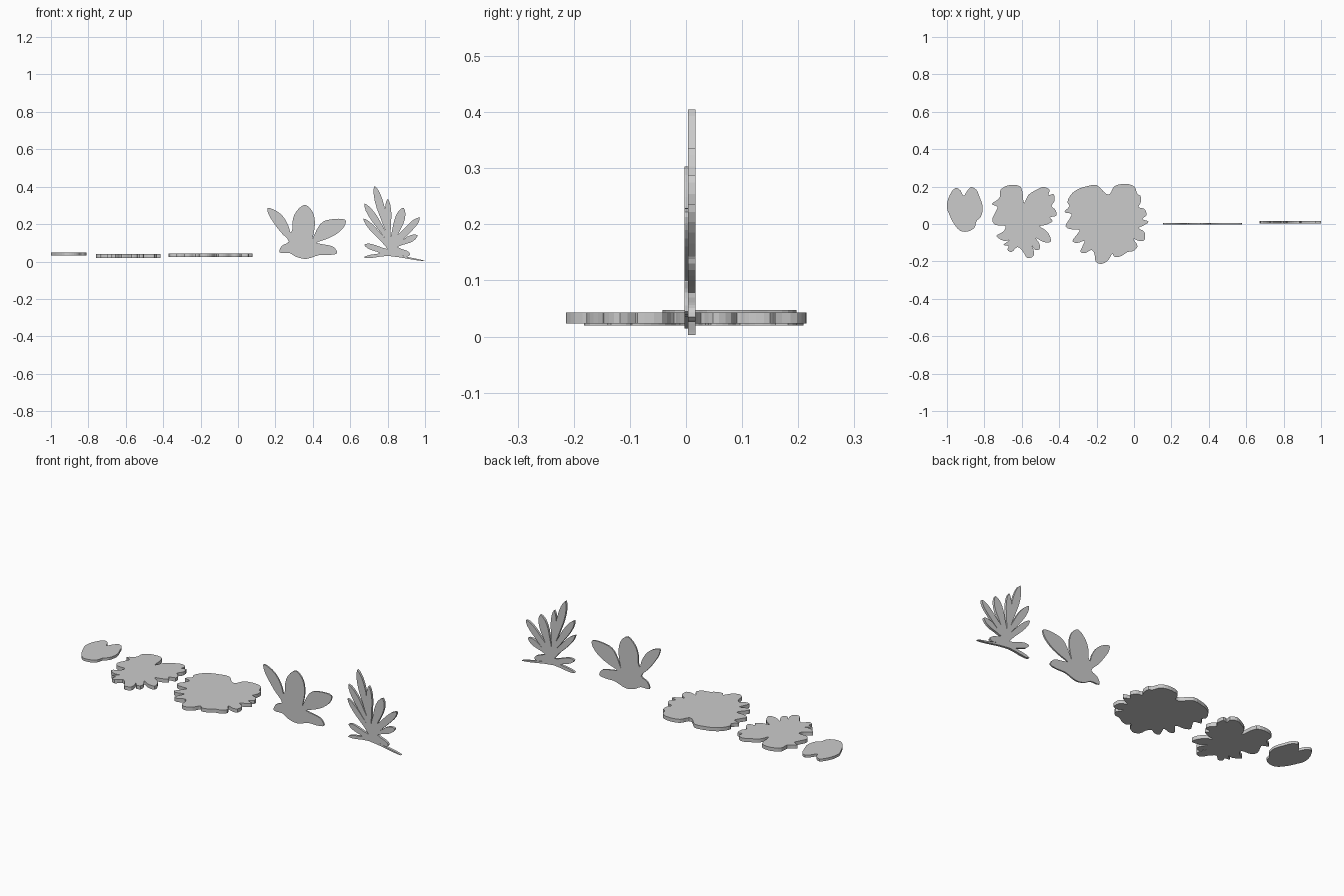
import bpy, bmesh
from mathutils import Vector


def smooth_loop(pts, steps=3):
    """Centripetal Catmull-Rom through a closed outline."""
    p = [Vector(q) for q in pts]
    n, out = len(p), []
    for i in range(n):
        a, b, c, d = p[i - 1], p[i], p[(i + 1) % n], p[(i + 2) % n]
        t1 = (b - a).length ** .5
        t2 = t1 + (c - b).length ** .5
        t3 = t2 + (d - c).length ** .5
        for k in range(steps):
            t = t1 + (t2 - t1) * k / steps
            e = a.lerp(b, t / t1)
            f = b.lerp(c, (t - t1) / (t2 - t1))
            g = c.lerp(d, (t - t2) / (t3 - t2))
            out.append(e.lerp(f, t / t2).lerp(f.lerp(g, (t - t1) / (t3 - t1)), (t - t1) / (t2 - t1)))
    return out


def plate(name, pts, lo, hi, upright=False, steps=3):
    """Flat cut-out: lying in XY, or standing in XZ, between lo and hi."""
    place = (lambda q, h: (q.x, h, q.y)) if upright else (lambda q, h: (q.x, q.y, h))
    bm = bmesh.new()
    face = bm.faces.new([bm.verts.new(place(q, lo)) for q in smooth_loop(pts, steps)])
    ext = bmesh.ops.extrude_face_region(bm, geom=[face], use_keep_orig=True)
    shift = Vector((0, hi - lo, 0) if upright else (0, 0, hi - lo))
    for v in ext["geom"]:
        if isinstance(v, bmesh.types.BMVert):
            v.co += shift
    bmesh.ops.recalc_face_normals(bm, faces=bm.faces)
    bmesh.ops.triangulate(bm, faces=[f for f in bm.faces if len(f.verts) > 4])
    me = bpy.data.meshes.new(name)
    bm.to_mesh(me)
    bm.free()
    bpy.context.collection.objects.link(bpy.data.objects.new(name, me))


def petals(rows):
    """Outline from (notch x, notch z, tip x, tip z, width) per petal."""
    out = []
    for i, (nx, nz, tx, tz, w) in enumerate(rows):
        nxt = rows[(i + 1) % len(rows)]
        n0, n1, tip = Vector((nx, nz)), Vector(nxt[:2]), Vector((tx, tz))
        base = (n0 + n1) / 2
        d = tip - base
        side = Vector((-d.y, d.x)).normalized() * w / 2
        out += [n0, base + d * .5 + side, base + d * .82 + side * .8, tip,
                base + d * .82 - side * .8, base + d * .5 - side]
    return out


# small lying leaf
plate("small_leaf", [
    (-.955, .193), (-.928, .18), (-.912, .15), (-.89, .18), (-.87, .197), (-.842, .182),
    (-.826, .145), (-.81, .10), (-.81, .07), (-.82, .037), (-.842, .016), (-.853, -.02),
    (-.89, -.04), (-.928, -.037), (-.965, .005), (-.987, .05), (-1, .086), (-.992, .139)],
    .033, .047)

# medium lobed lying leaf
plate("medium_leaf", [
    (-.588, .112), (-.565, .155), (-.527, .18), (-.484, .198), (-.452, .182), (-.456, .155),
    (-.43, .16), (-.425, .123), (-.441, .096), (-.42, .075), (-.415, .045), (-.45, .035),
    (-.435, .016), (-.473, -.005), (-.505, -.011), (-.468, -.037), (-.446, -.075),
    (-.446, -.096), (-.484, -.096), (-.525, -.075), (-.505, -.107), (-.505, -.134),
    (-.527, -.139), (-.553, -.102), (-.564, -.08), (-.537, -.139), (-.537, -.171),
    (-.57, -.182), (-.596, -.144), (-.623, -.123), (-.655, -.15), (-.676, -.139),
    (-.671, -.118), (-.698, -.112), (-.666, -.086), (-.693, -.091), (-.735, -.064),
    (-.695, -.037), (-.687, -.011), (-.741, -.005), (-.758, .021), (-.741, .064),
    (-.73, .091), (-.76, .107), (-.719, .139), (-.714, .182), (-.666, .208), (-.605, .198)],
    .02, .04)

# large lobed lying leaf
plate("large_leaf", [
    (-.13, .16), (-.104, .203), (-.035, .214), (.003, .198), (.019, .16), (.035, .15),
    (.035, .112), (.024, .091), (.056, .08), (.067, .048), (.045, .027), (.078, .012),
    (.045, -.011), (.024, -.021), (.056, -.043), (.056, -.086), (.03, -.091), (-.003, -.08),
    (.019, -.118), (-.003, -.144), (-.035, -.15), (-.067, -.171), (-.104, -.176),
    (-.115, -.16), (-.142, -.198), (-.179, -.214), (-.206, -.198), (-.211, -.16),
    (-.227, -.139), (-.259, -.155), (-.286, -.15), (-.275, -.118), (-.265, -.091),
    (-.307, -.102), (-.329, -.091), (-.302, -.053), (-.291, -.032), (-.345, -.027),
    (-.366, -.011), (-.345, .027), (-.334, .053), (-.372, .064), (-.345, .096),
    (-.356, .118), (-.329, .166), (-.286, .192), (-.265, .198), (-.2, .208), (-.15, .162)],
    .023, .043)

# standing plant with five broad leaves
plate("broad_leaf_plant", [
    (.158, .286), (.206, .27), (.243, .238), (.27, .19), (.281, .155), (.29, .171),
    (.292, .217), (.31, .265), (.356, .303), (.393, .275), (.409, .233), (.409, .174),
    (.397, .118), (.42, .168), (.452, .211), (.511, .227), (.575, .222), (.57, .19),
    (.527, .147), (.473, .12), (.42, .10), (.447, .093), (.511, .078), (.53, .045),
    (.49, .035), (.436, .035), (.366, .014), (.313, .024), (.275, .045), (.222, .048),
    (.233, .083), (.272, .106), (.227, .158), (.184, .217), (.163, .254)],
    -.003, .005, upright=True)

# standing plant with many narrow leaves
plate("narrow_leaf_plant", petals([
    (.80, .03, .673, .022, .018), (.76, .045, .676, .09, .032), (.80, .067, .67, .23, .032),
    (.79, .12, .675, .31, .038), (.79, .16, .73, .405, .042), (.80, .185, .80, .335, .033),
    (.815, .125, .885, .288, .052), (.853, .14, .972, .235, .038),
    (.87, .105, .96, .14, .035), (.853, .078, .92, .035, .032), (.865, .035, .999, .003, .009)]),
    .004, .017, upright=True, steps=2)
